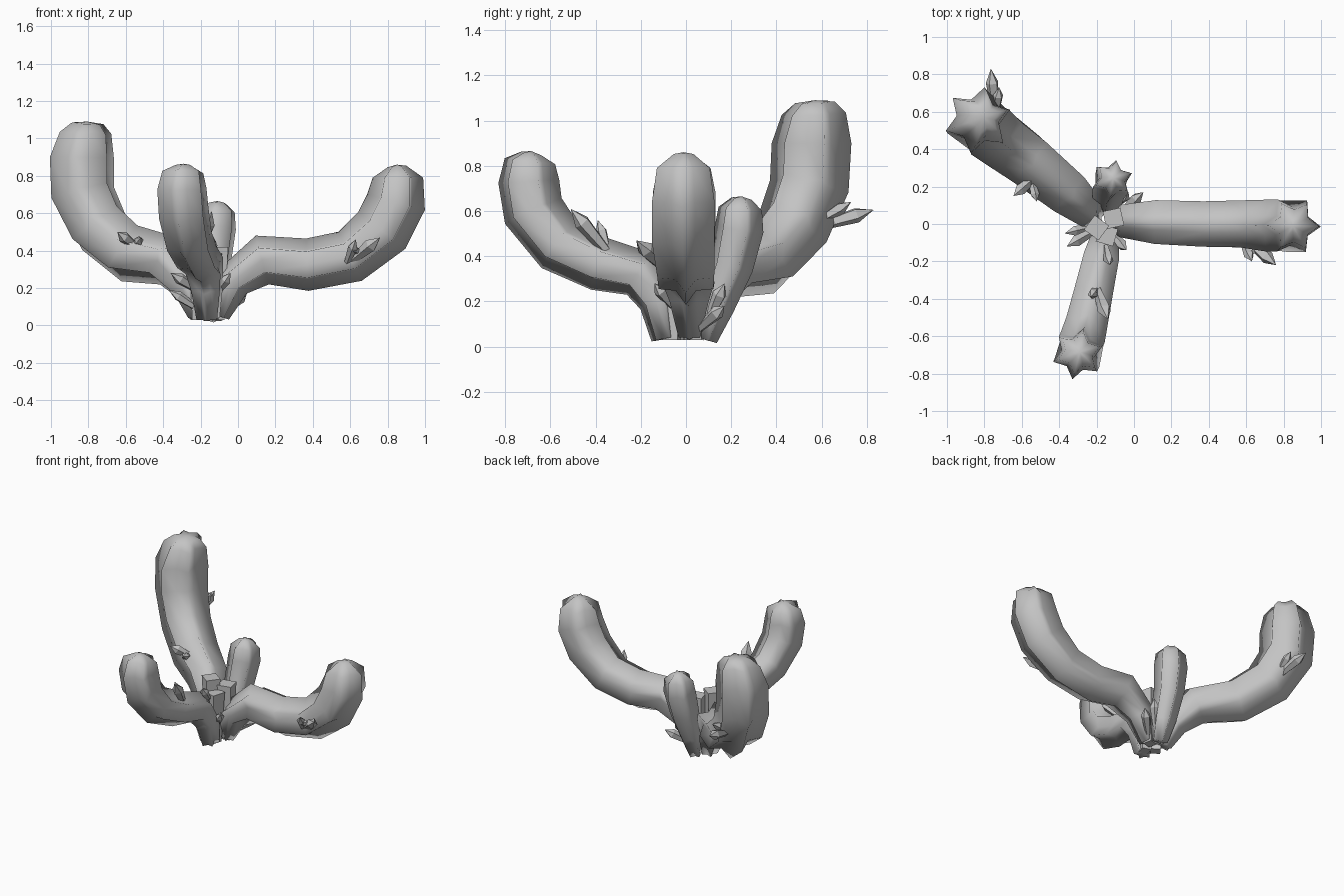
import bpy, bmesh, math
from mathutils import Vector

cube = bpy.data.objects.get("Cube")
if cube:
    bpy.data.objects.remove(cube, do_unlink=True)

grey = bpy.data.materials.new("plain_grey")
grey.use_nodes = True
colour = (0.55, 0.55, 0.55, 1)
grey.diffuse_color = colour
grey.node_tree.nodes["Principled BSDF"].inputs["Base Color"].default_value = colour


def finish(bm, name, smooth=False):
    bmesh.ops.recalc_face_normals(bm, faces=bm.faces)
    for face in bm.faces:
        face.smooth = smooth
    mesh = bpy.data.meshes.new(name)
    bm.to_mesh(mesh)
    bm.free()
    mesh.materials.append(grey)
    obj = bpy.data.objects.new(name, mesh)
    bpy.context.collection.objects.link(obj)


def loft(bm, rings):
    for a, b in zip(rings, rings[1:]):
        n = len(a)
        for i in range(n):
            j = (i + 1) % n
            bm.faces.new((a[i], a[j], b[j], b[i]))


def fan(bm, ring, point):
    tip = bm.verts.new(point)
    for i, v in enumerate(ring):
        bm.faces.new((v, ring[(i + 1) % len(ring)], tip))


def ribbed_arm(name, path, ribs=6, valley=0.64):
    """Star section swept along (x, y, z, radius) points, with a folded cap."""
    bm = bmesh.new()
    pts = [Vector(p[:3]) for p in path]
    lean = pts[-1] - pts[0]
    side = Vector((lean.x, lean.y, 0)).cross(Vector((0, 0, 1))).normalized()
    rings = []
    for i, c in enumerate(pts):
        before = (c - pts[max(i - 1, 0)]).normalized()
        after = (pts[min(i + 1, len(pts) - 1)] - c).normalized()
        out = (before + after).cross(side).normalized()
        ring = []
        for k in range(2 * ribs):
            a = math.pi * k / ribs
            r = path[i][3] * (valley if k % 2 else 1)
            ring.append(bm.verts.new(c + r * (math.cos(a) * out + math.sin(a) * side)))
        rings.append(ring)
    loft(bm, rings)
    fan(bm, rings[0], pts[0])
    fan(bm, rings[-1], pts[-1] + Vector((0, 0, 0.01)))
    finish(bm, name, smooth=True)


def crystal(name, start, end, radius):
    """Five-sided shard with a pointed top."""
    bm = bmesh.new()
    a, b = Vector(start), Vector(end)
    axis = b - a
    u = axis.orthogonal().normalized()
    v = axis.normalized().cross(u)
    rings = []
    for t, r in ((0, 0.55), (0.7, 1)):
        rings.append([bm.verts.new(a + axis * t + radius * r *
                      (math.cos(k * math.tau / 5) * u + math.sin(k * math.tau / 5) * v))
                      for k in range(5)])
    loft(bm, rings)
    bm.faces.new(rings[0])
    fan(bm, rings[-1], b)
    finish(bm, name)


def stump(name, x, y, top, turn):
    """Square post, slightly narrower at the foot."""
    bm = bmesh.new()
    rings = []
    for z, r in ((0.03, 0.045), (top, 0.068)):
        rings.append([bm.verts.new((x + r * math.cos(turn + k * math.pi / 2),
                                    y + r * math.sin(turn + k * math.pi / 2), z))
                      for k in range(4)])
    loft(bm, rings)
    for ring in rings:
        bm.faces.new(ring)
    finish(bm, name)


# Four ribbed arms
ribbed_arm("left_arm", [
    (-.1, .015, .05, .055), (-.035, .015, .23, .1), (.13, .01, .35, .135),
    (.37, 0, .325, .14), (.6, 0, .37, .145), (.77, -.01, .51, .16),
    (.845, -.01, .66, .16), (.855, -.01, .79, .135), (.85, -.01, .85, .05)])
ribbed_arm("back_right_arm", [
    (-.21, .04, .05, .06), (-.255, .08, .2, .1), (-.37, .18, .345, .14),
    (-.58, .35, .385, .16), (-.74, .47, .52, .17), (-.83, .545, .71, .18),
    (-.835, .555, .9, .18), (-.815, .565, 1.03, .145), (-.805, .57, 1.08, .09)])
ribbed_arm("front_arm", [
    (-.16, -.09, .035, .065), (-.165, -.12, .2, .09), (-.18, -.2, .32, .11),
    (-.22, -.38, .365, .12), (-.26, -.56, .45, .13), (-.29, -.675, .6, .14),
    (-.3, -.695, .73, .138), (-.295, -.69, .82, .115), (-.29, -.685, .855, .045)])
ribbed_arm("back_arm", [
    (-.14, .08, .035, .06), (-.14, .13, .18, .085), (-.13, .2, .36, .1),
    (-.115, .235, .52, .11), (-.11, .24, .61, .098), (-.11, .245, .655, .045)])

# Square posts in the middle
stump("tall_post", -.2, -.02, .46, .15)
stump("middle_post", -.11, .03, .42, 1.0)
stump("low_post", -.145, -.06, .385, .5)

# Crystal shards: start, end, radius
shards = {
    "back_tip": [((-.74, .58, .53), (-.765, .83, .605), .035),
                 ((-.74, .58, .55), (-.72, .73, .64), .028)],
    "back_side": [((-.53, .25, .41), (-.645, .15, .5), .032),
                  ((-.55, .24, .42), (-.52, .12, .47), .025)],
    "left_side": [((.6, -.08, .34), (.76, -.22, .47), .037),
                  ((.58, -.09, .33), (.63, -.2, .46), .027),
                  ((.68, -.1, .38), (.59, -.18, .42), .022)],
    "front_top": [((-.2, -.34, .41), (-.14, -.51, .61), .037),
                  ((-.2, -.34, .4), (-.23, -.39, .56), .027)],
    "base": [((-.2, -.03, .18), (-.36, -.12, .28), .032),
             ((-.2, -.01, .08), (-.37, -.05, .19), .028),
             ((-.07, .06, .08), (.05, .17, .18), .032),
             ((-.1, .1, .12), (-.03, .17, .28), .032),
             ((-.12, -.05, .17), (-.04, -.14, .28), .03),
             ((-.15, -.12, .36), (-.13, -.22, .47), .028)],
}
for place, group in shards.items():
    for n, (start, end, radius) in enumerate(group):
        crystal(f"{place}_crystal_{n + 1}", start, end, radius)
